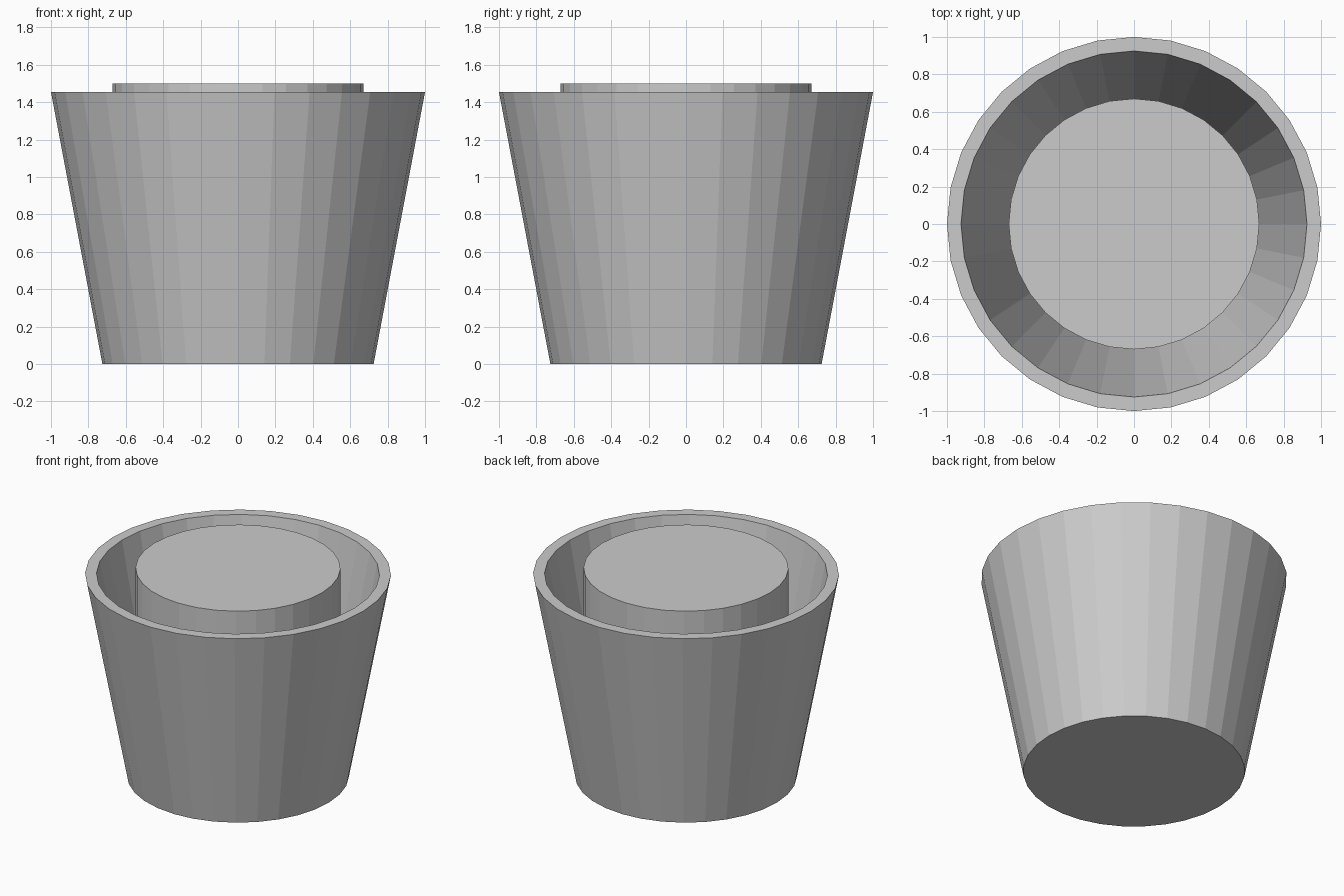
import bpy, bmesh
from math import sin, cos, pi

if "Cube" in bpy.data.objects:
    bpy.data.objects.remove(bpy.data.objects["Cube"])

SIDES = 32


def lathe(name, profile):
    """Spin an (r, z) profile into a closed, flat-faced solid with capped ends."""
    bm = bmesh.new()
    rings = [[bm.verts.new((r * cos(2 * pi * i / SIDES), r * sin(2 * pi * i / SIDES), z))
              for i in range(SIDES)] for r, z in profile]
    for a, b in zip(rings, rings[1:]):
        for i in range(SIDES):
            j = (i + 1) % SIDES
            bm.faces.new((a[i], a[j], b[j], b[i]))
    bm.faces.new(rings[0][::-1])
    bm.faces.new(rings[-1])
    bmesh.ops.recalc_face_normals(bm, faces=bm.faces)
    mesh = bpy.data.meshes.new(name)
    bm.to_mesh(mesh)
    bm.free()
    obj = bpy.data.objects.new(name, mesh)
    bpy.context.collection.objects.link(obj)
    return obj


# Tapered cup: outer wall, flat rim, inner wall and floor
lathe("cup", [(0.725, 0), (1.0, 1.455), (0.925, 1.455), (0.663, 0.07)])

# Straight core standing on the cup floor, rising just above the rim
lathe("core", [(0.67, 0.07), (0.67, 1.5)])
